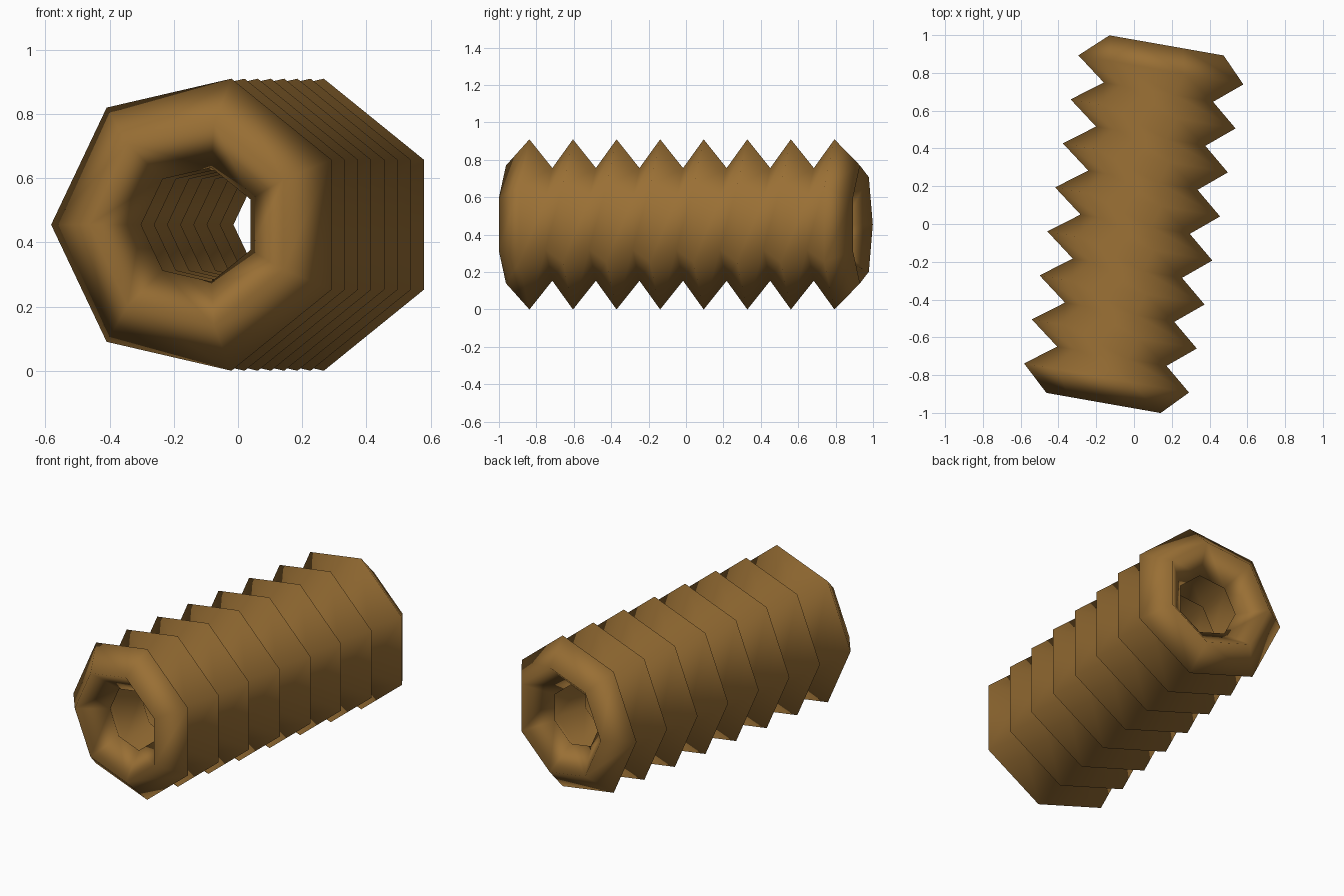
import bpy, bmesh
from math import pi, cos, sin, radians

if "Cube" in bpy.data.objects:
    bpy.data.objects.remove(bpy.data.objects["Cube"])

SIDES = 7        # heptagonal rings
RINGS = 8
STEP = 0.2366    # ring spacing along the axis
R_PEAK, R_VALLEY, R_END, R_HOLE = 0.4665, 0.309, 0.323, 0.182
END = 0.961      # half length along the axis

centres = [(i - (RINGS - 1) / 2) * STEP for i in range(RINGS)]


def zigzag(radius):
    # one side of the wall: ring tips with grooves between them
    pts = []
    for i, c in enumerate(centres):
        pts.append((radius, c))
        if i < RINGS - 1:
            pts.append((R_VALLEY, c + STEP / 2))
    return pts


# Closed wall profile: outer ribs, back lip, inner ribs, front lip
profile = ([(R_END, -END)] + zigzag(R_PEAK) + [(R_END, END)]
           + zigzag(R_HOLE)[::-1])

# Revolve the profile in seven steps around the y axis
bm = bmesh.new()
loops = []
for s in range(SIDES):
    t = pi + 2 * pi * s / SIDES
    loops.append([bm.verts.new((0.0215 + r * cos(t), a, r * sin(t)))
                  for r, a in profile])
n = len(profile)
for s in range(SIDES):
    p, q = loops[s], loops[(s + 1) % SIDES]
    for i in range(n):
        j = (i + 1) % n
        bm.faces.new((p[i], p[j], q[j], q[i]))
bmesh.ops.recalc_face_normals(bm, faces=bm.faces)
for f in bm.faces:
    f.smooth = True

mesh = bpy.data.meshes.new("ribbed_tube")
bm.to_mesh(mesh)
bm.free()
tube = bpy.data.objects.new("ribbed_tube", mesh)
bpy.context.collection.objects.link(tube)

# Turned slightly on the ground, resting on z = 0
tube.rotation_euler = (0, 0, radians(-10))
tube.location.z = R_PEAK * sin(3 * pi / 7)

mat = bpy.data.materials.new("brown")
mat.diffuse_color = (0.32, 0.16, 0.035, 1)
mat.use_nodes = True
mat.node_tree.nodes["Principled BSDF"].inputs["Base Color"].default_value = mat.diffuse_color
mesh.materials.append(mat)
